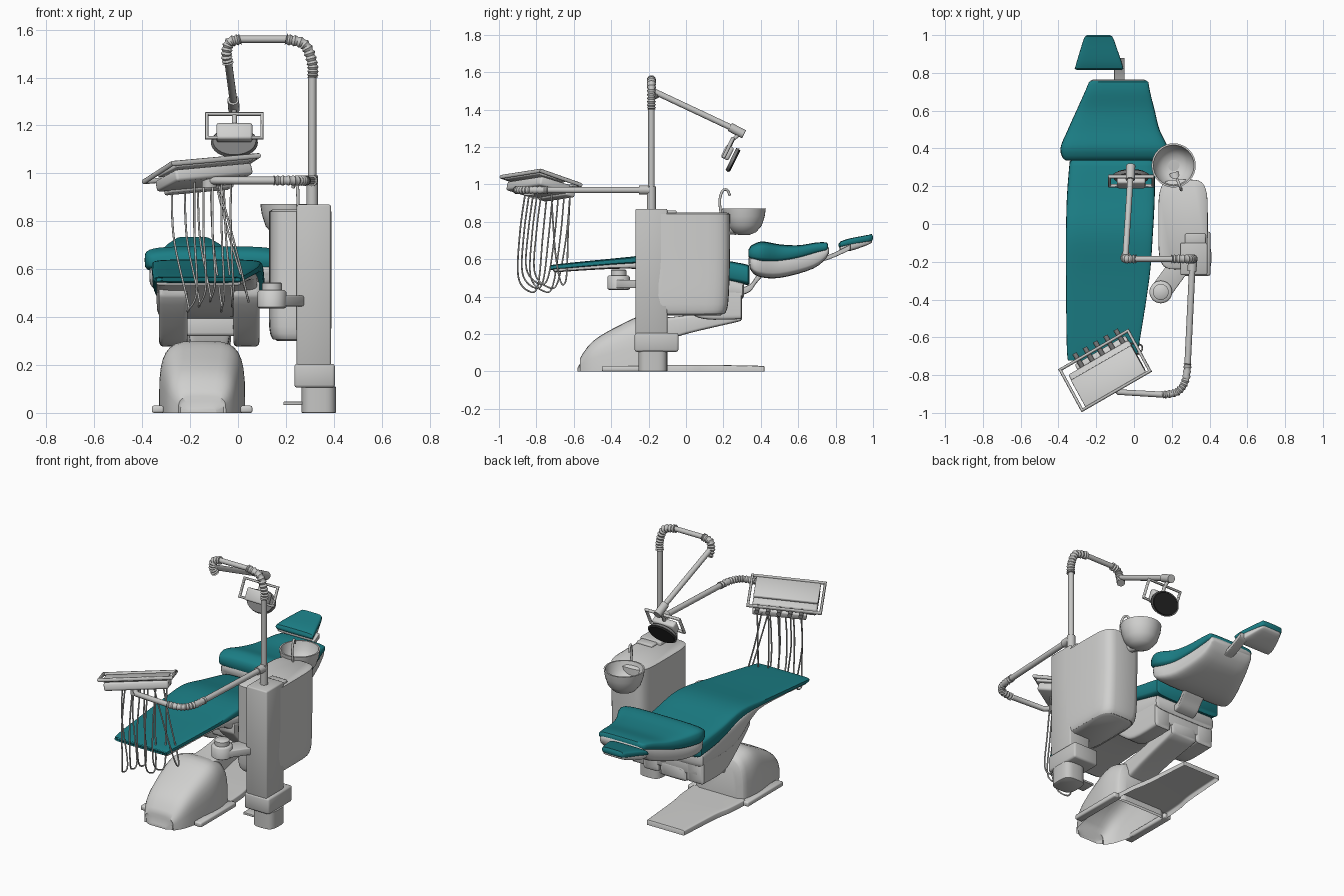
import bpy, bmesh, math
from mathutils import Matrix, Vector

if "Cube" in bpy.data.objects:
    bpy.data.objects.remove(bpy.data.objects["Cube"])


def material(name, rgb):
    m = bpy.data.materials.new(name)
    m.use_nodes = True
    m.diffuse_color = (*rgb, 1)
    m.node_tree.nodes["Principled BSDF"].inputs["Base Color"].default_value = (*rgb, 1)
    return m


TEAL = material("teal upholstery", (0.011, 0.208, 0.235))
WHITE = material("off white shell", (0.63, 0.63, 0.62))
GREY = material("light grey metal", (0.56, 0.56, 0.55))
DARK = material("dark grey rubber", (0.2, 0.2, 0.2))
BLACK = material("black lamp face", (0.02, 0.02, 0.02))
parts = []


def finish(name, bm, mat):
    bmesh.ops.recalc_face_normals(bm, faces=bm.faces)
    mesh = bpy.data.meshes.new(name)
    bm.to_mesh(mesh)
    bm.free()
    mesh.materials.append(mat)
    ob = bpy.data.objects.new(name, mesh)
    bpy.context.collection.objects.link(ob)
    parts.append(ob)
    return ob


def catmull(rows, steps):
    out = []
    for i in range(len(rows) - 1):
        quad = zip(rows[max(i - 1, 0)], rows[i], rows[i + 1], rows[min(i + 2, len(rows) - 1)])
        quad = list(quad)
        for s in range(steps):
            t = s / steps
            out.append([b + .5 * t * (c - a + t * (2 * a - 5 * b + 4 * c - d + t * (3 * (b - c) + d - a)))
                        for a, b, c, d in quad])
    return out + [list(rows[-1])]


def loft(name, rows, mat, axis="y", e=.35, cap=.012, steps=4, n=32, hollow=False):
    """Rows are (position, a0, a1, b0, b1): rounded sections along an axis."""
    rows = catmull(rows, steps)
    if cap:
        ends = []
        for r, sign in ((rows[0], 1), (rows[-1], -1)):
            ca, cb = min(cap, .3 * (r[2] - r[1])), min(cap, .3 * (r[4] - r[3]))
            ends.append([r[0], r[1] + ca, r[2] - ca, r[3] + cb, r[4] - cb])
            r[0] += sign * cap * .6
        rows = [ends[0]] + rows + [ends[1]]
    bm = bmesh.new()
    rings = []
    for t, a0, a1, b0, b1 in rows:
        ring = []
        for k in range(n):
            c, s = math.cos(math.tau * k / n), math.sin(math.tau * k / n)
            a = (a0 + a1) / 2 + (a1 - a0) / 2 * math.copysign(abs(c) ** e, c)
            b = (b0 + b1) / 2 + (b1 - b0) / 2 * math.copysign(abs(s) ** e, s)
            ring.append(bm.verts.new((a, t, max(b, 0)) if axis == "y" else (a, b, t)))
        rings.append(ring)
    for r, q in zip(rings, rings[1:]):
        for k in range(n):
            bm.faces.new((r[k], r[(k + 1) % n], q[(k + 1) % n], q[k]))
    bm.faces.new(rings[0])
    bm.faces.new(rings[-1])
    bmesh.ops.recalc_face_normals(bm, faces=bm.faces)
    if hollow:
        floor = [f for f in bm.faces if all(v.co.z < 1e-4 for v in f.verts)]
        bmesh.ops.delete(bm, geom=floor, context="FACES")
    return finish(name, bm, mat)


def lathe(name, profile, x, y, mat):
    """Profile is (z, radius) around a vertical axis."""
    rows = [(z, x - r, x + r, y - r, y + r) for z, r in profile]
    return loft(name, rows, mat, "z", 1, 0, 1)


def box(name, lo, hi, mat, bevel=.008, matrix=Matrix()):
    bm = bmesh.new()
    bmesh.ops.create_cube(bm, size=1)
    lo, hi = Vector(lo), Vector(hi)
    for v in bm.verts:
        v.co = (lo + hi) / 2 + v.co * (hi - lo)
    bmesh.ops.bevel(bm, geom=bm.edges[:], offset=bevel, segments=2, profile=.5, affect="EDGES")
    bm.transform(matrix)
    return finish(name, bm, mat)


def tube(name, pts, r, mat, steps=1, ribbed=False, cyclic=False, matrix=Matrix(), sides=6):
    curve = bpy.data.curves.new(name, "CURVE")
    curve.dimensions = "3D"
    curve.bevel_depth, curve.bevel_resolution, curve.use_fill_caps = r, sides, True
    pts = catmull(pts, steps)
    spline = curve.splines.new("POLY")
    spline.points.add(len(pts) - 1)
    spline.use_cyclic_u = cyclic
    for i, (p, co) in enumerate(zip(spline.points, pts)):
        p.co = (*(matrix @ Vector(co)), 1)
        p.radius = .75 if ribbed and i % 2 else 1
    tmp = bpy.data.objects.new(name + " path", curve)
    bpy.context.collection.objects.link(tmp)
    graph = bpy.context.evaluated_depsgraph_get()
    mesh = bpy.data.meshes.new_from_object(tmp.evaluated_get(graph))
    bpy.data.objects.remove(tmp)
    bm = bmesh.new()
    bm.from_mesh(mesh)
    bpy.data.meshes.remove(mesh)
    bmesh.ops.remove_doubles(bm, verts=bm.verts, dist=1e-5)
    return finish(name, bm, mat)


# Chair base: hollow floor plate and front cover, lift arm
loft("base_plate", [(-.12, -.33, .03, -.035, .035), (.02, -.32, .02, -.035, .035), (.14, -.3, 0, -.035, .035),
                    (.42, -.28, -.02, -.03, .03)], WHITE, e=.15, cap=.006, hollow=True)
loft("base_cover", [(-.58, -.24, -.06, -.05, .05), (-.5, -.29, -.01, -.16, .16), (-.35, -.32, .02, -.25, .25),
                    (-.22, -.33, .03, -.3, .3), (-.1, -.31, .01, -.26, .26)], WHITE, e=.5, cap=.03, hollow=True)
for i, x in enumerate((-.335, .035)):
    box(f"base_foot_{i}", (x - .025, -.45, 0), (x + .025, -.1, .03), WHITE)
loft("lift_arm", [(-.25, -.21, -.05, .12, .28), (0, -.2, -.04, .2, .3), (.3, -.21, -.03, .27, .36)], WHITE, e=.25)

# Seat: cushion, shell, sloping side skirts
loft("seat_cushion", [(-.72, -.34, .01, .545, .565), (-.68, -.355, .02, .545, .575),
                      (-.3, -.36, .08, .575, .613), (-.05, -.36, .1, .57, .64),
                      (.15, -.355, .11, .5, .605), (.34, -.34, .11, .46, .57)], TEAL)
loft("seat_shell", [(-.71, -.34, .01, .53, .555), (-.3, -.34, .06, .55, .59), (-.17, -.34, .08, .51, .59),
                    (0, -.34, .09, .4, .57), (.31, -.33, .09, .39, .48)], WHITE)
for i, (x0, x1) in enumerate(((-.33, -.21), (-.02, .09))):
    loft(f"seat_skirt_{i}", [(-.17, x0, x1, .48, .55), (0, x0, x1, .33, .52), (.1, x0, x1, .28, .46),
                             (.3, x0, x1, .28, .44)], WHITE, e=.25)
box("seat_crossblock", (-.3, .05, .32), (.06, .3, .43), WHITE, .015)

# Backrest and headrest
loft("backrest_shell", [(.335, -.35, .14, .56, .62), (.38, -.37, .16, .51, .63), (.5, -.33, .12, .5, .62),
                        (.68, -.26, .08, .55, .65), (.765, -.23, .065, .62, .67)], WHITE, e=.42)
loft("backrest_cushion", [(.335, -.37, .16, .6, .665), (.4, -.39, .18, .58, .695), (.5, -.35, .135, .58, .68),
                          (.6, -.305, .11, .6, .675), (.7, -.26, .085, .63, .69),
                          (.76, -.235, .075, .645, .69)], TEAL, e=.45)
loft("headrest_shell", [(.82, -.305, -.065, .645, .67), (.88, -.295, -.075, .645, .69),
                        (.995, -.255, -.12, .685, .71)], WHITE, e=.4)
loft("headrest_cushion", [(.815, -.315, -.055, .66, .69), (.87, -.3, -.07, .67, .71),
                          (1, -.26, -.115, .695, .735)], TEAL, e=.45)
loft("headrest_bar", [(.7, -.105, -.05, .58, .605), (.78, -.105, -.05, .605, .63), (.88, -.105, -.05, .65, .68)],
     GREY, e=.2, cap=.004)
loft("backrest_hinge", [(.27, -.18, -.04, .4, .44), (.34, -.18, -.04, .425, .465), (.375, -.18, -.04, .47, .51),
                        (.41, -.18, -.04, .51, .55)], GREY, e=.2, cap=.004)

# Service cabinet, column and foot
loft("cabinet", [(.3, .15, .375, -.22, .2), (.36, .13, .39, -.24, .225), (.6, .13, .39, -.24, .235),
                 (.85, .13, .39, -.24, .235)], WHITE, "z", .42, .015)
box("column", (.245, -.27, .19), (.388, -.1, .87), GREY)
box("column_cap", (.27, -.12, .84), (.38, -.05, .862), GREY)
box("column_bracket", (.235, -.275, .105), (.405, -.04, .205), GREY, .012)
loft("column_foot", [(0, .265, .41, -.255, -.1), (.11, .265, .41, -.255, -.1)], GREY, "z", .6, .004)
box("foot_tongue", (.19, -.22, .033), (.3, -.13, .047), GREY, .003)

# Side canister on its bracket
turn = Matrix.Translation((.14, -.36, .465)) @ Matrix.Rotation(math.radians(54), 4, "Z")
box("canister_bracket", (0, -.056, -.02), (.2, .056, .025), GREY, .006, turn)
lathe("canister", [(.435, .05), (.442, .06), (.505, .06), (.512, .053), (.514, .042), (.54, .042), (.545, .036)],
      .142, -.36, WHITE)

# Spittoon bowl and tap
lathe("spittoon_bowl", [(.73, .03), (.745, .065), (.78, .095), (.83, .111), (.872, .117), (.872, .108),
                        (.82, .095), (.78, .06), (.77, .02)], .21, .31, WHITE)
lathe("bowl_drain", [(.768, .03), (.776, .03)], .21, .31, GREY)
tube("bowl_support", [(.21, .27, .76), (.24, .17, .77)], .03, WHITE)
tube("bowl_tap", [(.25, .19, .83), (.25, .18, .91), (.245, .195, .965), (.235, .22, .97), (.23, .235, .94)],
     .007, GREY, 5)

# Lamp pole with ribbed bends
Y = -.185
tube("lamp_pole_collar", [(.31, Y, .86), (.31, Y, .99)], .024, GREY)
tube("lamp_pole", [(.31, Y, .85), (.31, Y, 1.42)], .017, GREY)
tube("pole_bend", [(.312, Y, 1.4), (.31, Y, 1.46), (.278, Y, 1.537), (.2, Y, 1.56)], .024, GREY, 8, True)
tube("lamp_crossbar", [(.21, Y, 1.56), (0, Y, 1.56)], .015, GREY)
tube("crossbar_bend", [(.01, Y, 1.56), (-.035, Y, 1.545), (-.048, Y + .005, 1.5), (-.042, Y + .02, 1.46)],
     .024, GREY, 6, True)
tube("lamp_arm", [(-.045, -.17, 1.497), (-.018, .26, 1.295)], .016, GREY)
tube("lamp_arm_tip", [(-.02, .235, 1.307), (-.017, .31, 1.268)], .024, GREY)
tube("lamp_neck", [(-.017, .29, 1.272), (-.015, .25, 1.24), (-.015, .22, 1.17)], .01, GREY)

# Lamp head
head = Matrix.Translation((-.015, .225, 1.16)) @ Matrix.Rotation(-.46, 4, "X")
box("lamp_housing", (-.075, -.03, -.03), (.075, .015, .045), WHITE, .01, head)
tube("lamp_handle", [(-.115, -.015, -.02), (-.115, -.015, .09), (.115, -.015, .09), (.115, -.015, -.02)],
     .01, GREY, 1, False, True, head)
rim = loft("lamp_rim", [(.024, -.09, .09, .935, 1.065), (.042, -.098, .098, .93, 1.07)], DARK, e=1, cap=0, steps=1)
face = loft("lamp_face", [(.036, -.09, .09, .934, 1.066), (.05, -.085, .085, .938, 1.062)], BLACK, e=1,
            cap=0, steps=1)
for ob in (rim, face):
    ob.data.transform(head @ Matrix.Translation((0, 0, -1.015)))

# Tray arm
tube("tray_arm_collar", [(.31, -.19, .97), (.307, -.25, .97)], .024, GREY)
tube("tray_arm", [(.31, -.2, .97), (.283, -.76, .97)], .017, GREY)
tube("tray_arm_bend", [(.284, -.74, .97), (.272, -.83, .97), (.23, -.888, .97), (.15, -.905, .97)],
     .022, GREY, 8, True)
tube("tray_arm_end", [(.16, -.904, .97), (-.08, -.89, .97), (-.14, -.82, .97)], .016, GREY)
lathe("tray_pivot", [(.94, .03), (.98, .03)], -.12, -.84, GREY)

# Instrument tray, tilted and turned
tray = (Matrix.Translation((-.147, -.782, .996)) @ Matrix.Rotation(math.radians(30), 4, "Z")
        @ Matrix.Rotation(math.radians(-4.5), 4, "Y") @ Matrix.Rotation(math.radians(-15), 4, "X"))
box("tray_body", (-.185, -.1, -.04), (.185, .09, .01), WHITE, .012, tray)
box("tray_top", (-.185, -.12, .014), (.185, .05, .032), WHITE, .005, tray)
box("tray_holder", (-.13, .07, -.05), (.18, .125, -.01), WHITE, .008, tray)
tube("tray_rail", [(-.208, -.125, .03), (.208, -.125, .03), (.208, .13, .02), (-.208, .13, .02)],
     .011, GREY, 1, False, True, tray)

# Handpieces and their hanging hoses
for i in range(5):
    u = -.1 + .063 * i
    tube(f"handpiece_{i}", [(u, .07, -.02), (u, .13, .005), (u, .17, .012)], .013, DARK, matrix=tray)
    top = tray @ Vector((u, .11, -.04))
    end = tray @ Vector((u * .7, -.04, -.035))
    low = .43 + .02 * (i % 3)
    mid = (top + end) / 2
    path = [top, (top.x + .01, top.y - .02, .72), (mid.x + .02, mid.y + .01, low + .03),
            (mid.x + .02, mid.y - .04, low), (end.x + .01, end.y - .04, low + .08),
            (end.x, end.y - .03, .75), end]
    tube(f"hose_{i}", path, .0045, GREY, 6, sides=2)
tube("suction_hose", [(-.09, -.62, .95), (-.04, -.63, .75), (.035, -.64, .5), (.04, -.67, .48),
                      (0, -.7, .65), (-.08, -.72, .95)], .0045, GREY, 6, sides=2)

# Smooth shading with sharp creases
bpy.ops.object.select_all(action="DESELECT")
for ob in parts:
    ob.select_set(True)
bpy.context.view_layer.objects.active = parts[0]
bpy.ops.object.shade_smooth_by_angle(angle=math.radians(48))
